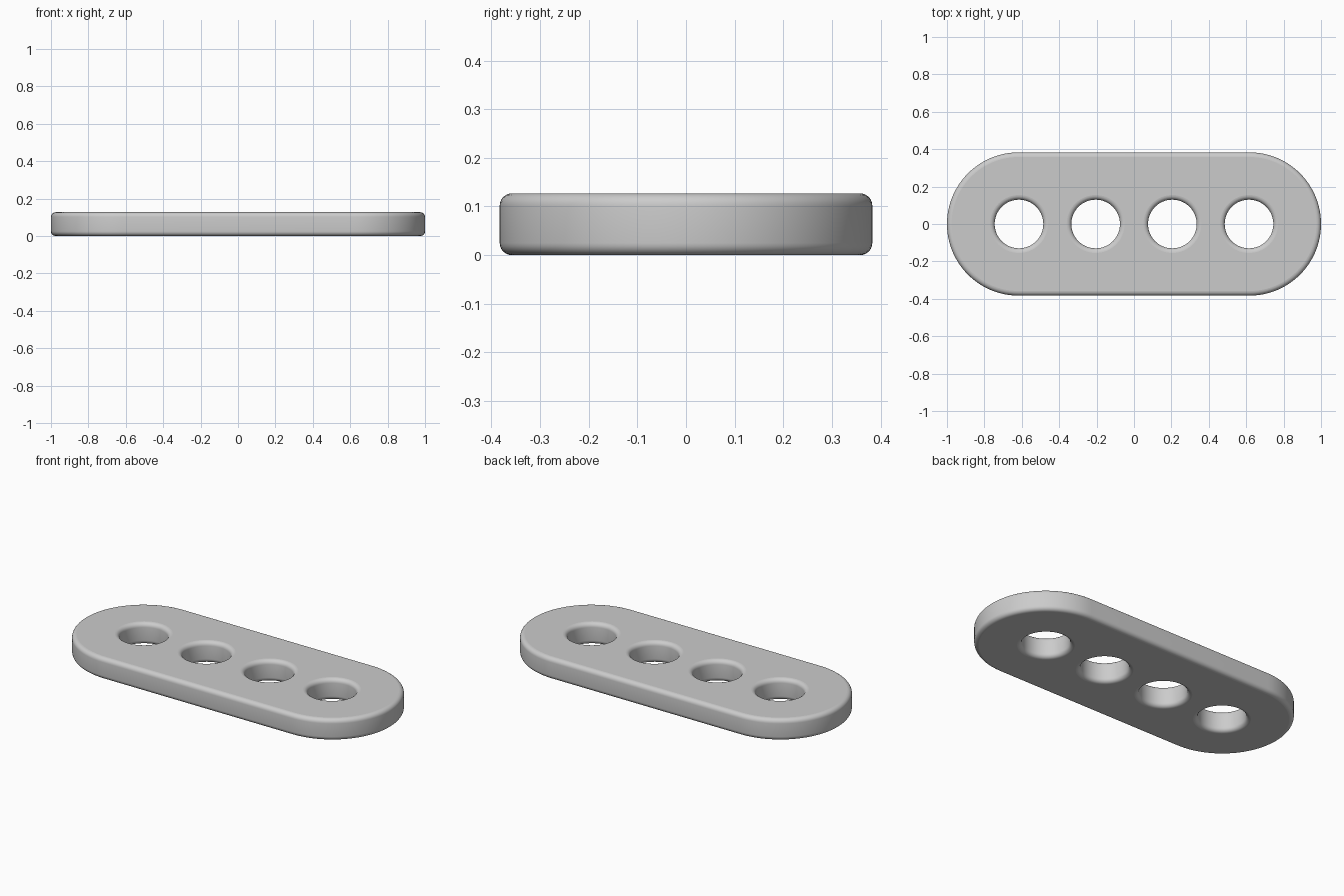
import bpy
import bmesh
from math import sin, cos, pi

LENGTH, RADIUS, THICK = 2.0, 0.383, 0.127
HOLE_R, HOLE_XS = 0.13, (-0.615, -0.205, 0.205, 0.615)
FILLET, STEPS = 0.025, 6

cube = bpy.data.objects.get("Cube")
if cube:
    bpy.data.objects.remove(cube)

grey = bpy.data.materials.new("light grey")
grey.use_nodes = True
colour = (0.6, 0.6, 0.6, 1)
grey.diffuse_color = colour
grey.node_tree.nodes["Principled BSDF"].inputs["Base Color"].default_value = colour


def slot_outline(r):
    """Stadium outline: two half circles joined by straight sides."""
    cx, n = LENGTH / 2 - RADIUS, 48
    right = [(cx + r * cos(a), r * sin(a)) for a in (-pi / 2 + pi * i / n for i in range(n + 1))]
    return right + [(-x, -y) for x, y in right]


def circle_at(cx):
    def outline(r):
        return [(cx + r * cos(a), r * sin(a)) for a in (2 * pi * i / 64 for i in range(64))]
    return outline


# Inset and height of each ring along the rounded wall, bottom to top
arc = [pi / 2 * i / STEPS for i in range(STEPS + 1)]
bottom = [(FILLET * (1 - sin(a)), FILLET * (1 - cos(a))) for a in arc]
levels = bottom + [(inset, THICK - z) for inset, z in reversed(bottom)]


def add_wall(bm, outline, radius, sign):
    """Stack rings into a filleted wall and return its first and last rings of edges."""
    rings = [[bm.verts.new((x, y, z)) for x, y in outline(radius - sign * inset)]
             for inset, z in levels]
    n = len(rings[0])
    for low, high in zip(rings, rings[1:]):
        for i in range(n):
            j = (i + 1) % n
            bm.faces.new((low[i], low[j], high[j], high[i])).smooth = True
    return [[bm.edges.get((ring[i], ring[(i + 1) % n])) for i in range(n)]
            for ring in (rings[0], rings[-1])]


# Outer wall and four round holes
bm = bmesh.new()
walls = [add_wall(bm, slot_outline, RADIUS, 1)]
walls += [add_wall(bm, circle_at(x), HOLE_R, -1) for x in HOLE_XS]

# Flat bottom and top around the holes
for side, direction in ((0, -1), (1, 1)):
    edges = [e for wall in walls for e in wall[side]]
    bmesh.ops.triangle_fill(bm, use_beauty=True, edges=edges, normal=(0, 0, direction))
bmesh.ops.recalc_face_normals(bm, faces=bm.faces)

mesh = bpy.data.meshes.new("plate_with_holes")
bm.to_mesh(mesh)
bm.free()
mesh.materials.append(grey)
plate = bpy.data.objects.new("plate_with_holes", mesh)
bpy.context.collection.objects.link(plate)
